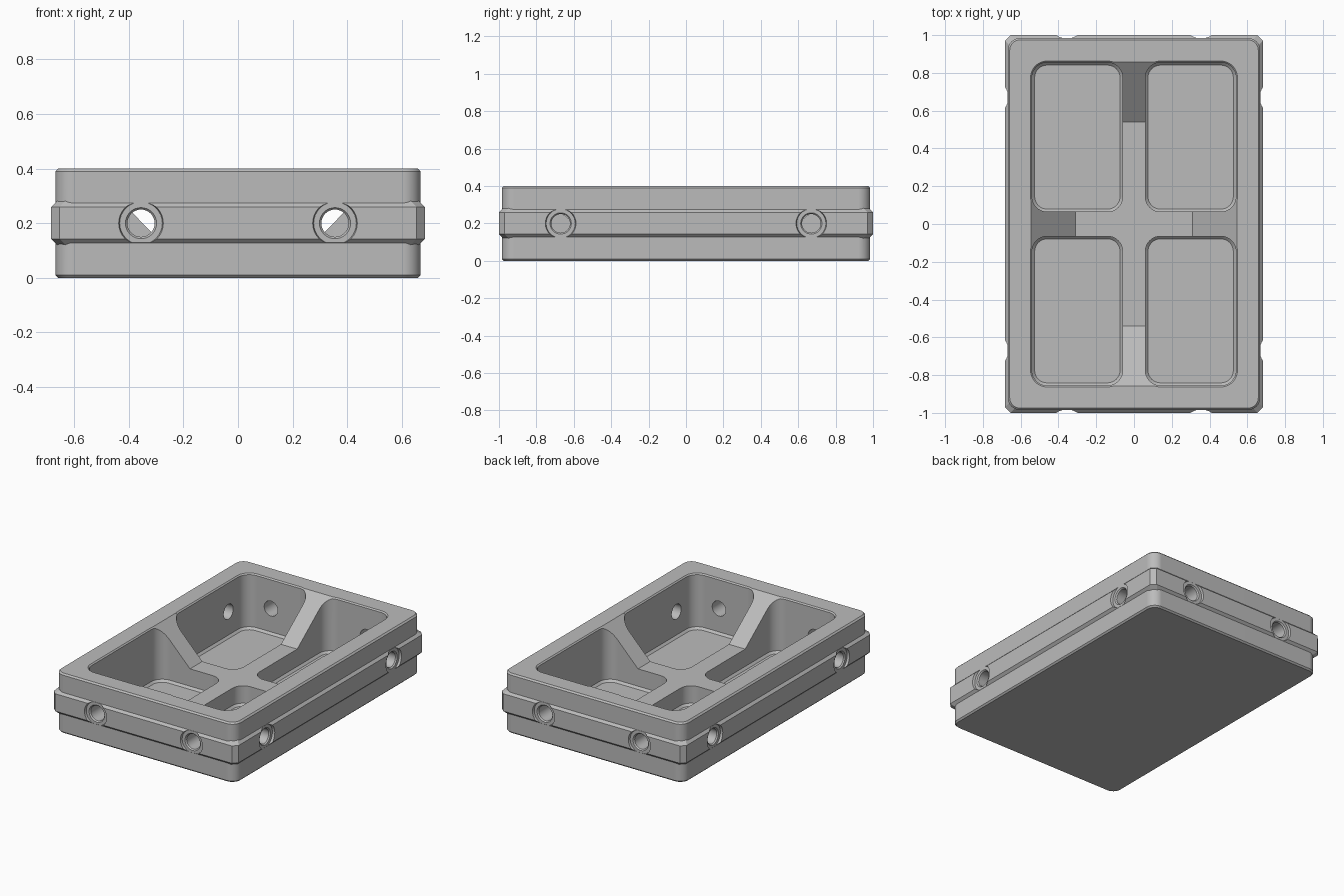
import bpy, bmesh, math
from mathutils import Matrix

default = bpy.data.objects.get("Cube")
if default:
    bpy.data.objects.remove(default, do_unlink=True)

grey = bpy.data.materials.new("plain grey")
grey.use_nodes = True
colour = (0.5, 0.5, 0.5, 1)
grey.diffuse_color = colour
grey.node_tree.nodes["Principled BSDF"].inputs["Base Color"].default_value = colour

HOLE_X, HOLE_Y = 0.355, 0.67      # port positions along short and long sides
SIDE_X, SIDE_Y = 0.668, 0.985     # half size of the tray body


def loft(name, rings, closed_shape=True):
    """Solid from a stack of equal-length rings of points."""
    bm = bmesh.new()
    rows = [[bm.verts.new(p) for p in ring] for ring in rings]
    for low, high in zip(rows, rows[1:]):
        for i in range(len(low)):
            j = (i + 1) % len(low)
            bm.faces.new((low[i], low[j], high[j], high[i]))
    bm.faces.new(rows[0][::-1])
    bm.faces.new(rows[-1])
    bmesh.ops.recalc_face_normals(bm, faces=bm.faces)
    mesh = bpy.data.meshes.new(name)
    bm.to_mesh(mesh)
    bm.free()
    mesh.materials.append(grey)
    obj = bpy.data.objects.new(name, mesh)
    bpy.context.collection.objects.link(obj)
    return obj


def rounded_ring(hx, hy, radius, z, cx=0, cy=0, steps=8):
    """Rounded rectangle; one step gives a cut corner."""
    points = []
    for quarter, (sx, sy) in enumerate(((1, 1), (-1, 1), (-1, -1), (1, -1))):
        for k in range(steps + 1):
            a = math.pi / 2 * (quarter + k / steps)
            points.append((cx + sx * (hx - radius) + radius * math.cos(a),
                           cy + sy * (hy - radius) + radius * math.sin(a), z))
    return points


def combine(target, tool, operation):
    mod = target.modifiers.new("join", 'BOOLEAN')
    mod.operation, mod.object, mod.solver = operation, tool, 'EXACT'
    bpy.context.view_layer.objects.active = target
    bpy.ops.object.modifier_apply(modifier=mod.name)
    bpy.data.objects.remove(tool, do_unlink=True)


# Tray body with softened top and bottom edges
tray = loft("tray", [rounded_ring(SIDE_X - inset, SIDE_Y - inset, 0.065 - inset, z)
                     for z, inset in ((0, 0.01), (0.01, 0), (0.39, 0), (0.4, 0.01))])

# Raised band with sloped edges and cut corners
band = loft("band", [rounded_ring(0.684 - inset, 1 - inset, 0.03, z, steps=1)
                     for z, inset in ((0.107, 0.036), (0.143, 0), (0.259, 0), (0.295, 0.036))])
combine(tray, band, 'UNION')

# Four wells with chamfered floor and rim
for sx in (-1, 1):
    for sy in (-1, 1):
        well = loft("well_cutter", [
            rounded_ring(0.24 - inset, 0.395 - inset, 0.08 - inset, z, sx * 0.3, sy * 0.46)
            for z, inset in ((0.03, 0.014), (0.044, 0), (0.392, 0), (0.412, -0.02))])
        combine(tray, well, 'DIFFERENCE')

# Low dividers that ramp up to the rim
LOW, HIGH = 0.16, 0.4
for axis, start, end in (("x", 0.31, 0.545), ("y", 0.54, 0.857)):
    top = end + (end - start) / (HIGH - LOW) * 0.05
    profile = ((-start, LOW), (start, LOW), (top, HIGH + 0.05), (-top, HIGH + 0.05))
    rings = [[(u, w, z) if axis == "x" else (w, u, z) for u, z in profile]
             for w in (-0.12, 0.12)]
    combine(tray, loft("divider_cutter", rings), 'DIFFERENCE')


# Round ports with a shallow seat, one shape revolved and turned to each side
def port(x, y, turn):
    profile = ((0.06, 0.094), (0, 0.078), (0, 0.057), (-0.008, 0.05), (-0.2, 0.05))
    place = Matrix.Translation((x, y, 0.2)) @ Matrix.Rotation(turn, 4, 'Z')
    rings = []
    for out, r in profile:
        # The seat face leans out over the band
        rings.append([place @ Matrix.Translation((out, 0, 0)) @
                      Matrix.Rotation(math.tau * k / 32, 4, 'X') @ Matrix.Translation((0, r, 0))
                      @ Matrix.Identity(4).translation for k in range(32)])
    return loft("port_cutter", rings)


for s in (-1, 1):
    for t in (-1, 1):
        combine(tray, port(s * (SIDE_X + 0.001), t * HOLE_Y, 0 if s > 0 else math.pi), 'DIFFERENCE')
        combine(tray, port(t * HOLE_X, s * (SIDE_Y + 0.001), s * math.pi / 2), 'DIFFERENCE')

# Smooth rounded corners, crisp chamfers
bpy.ops.object.select_all(action='DESELECT')
tray.select_set(True)
bpy.context.view_layer.objects.active = tray
bpy.ops.object.shade_smooth_by_angle(angle=math.radians(25))
normals = tray.modifiers.new("even_normals", 'WEIGHTED_NORMAL')
normals.keep_sharp = True
